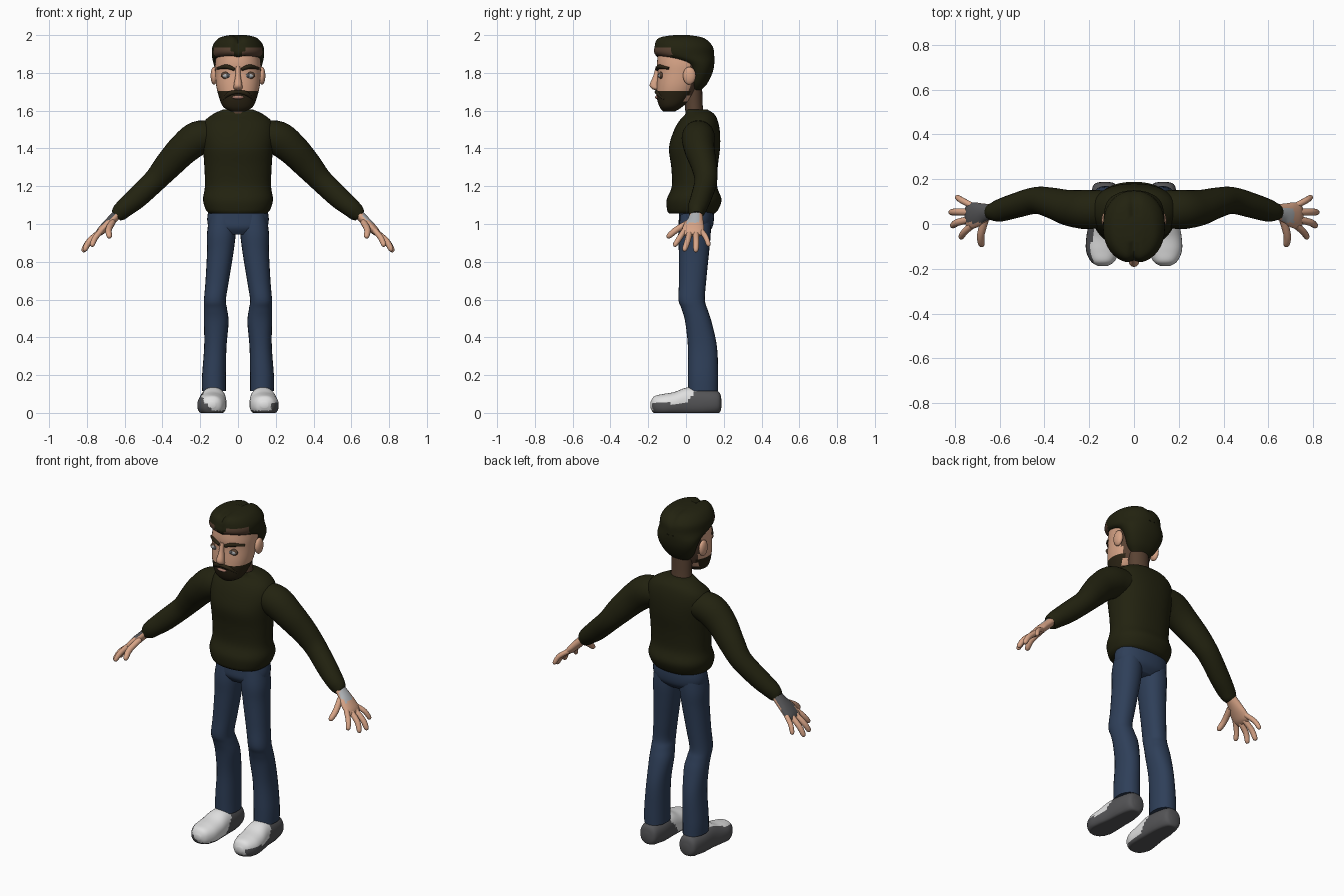
import bpy, bmesh, math
from mathutils import Vector

cube = bpy.data.objects.get("Cube")
if cube:
    bpy.data.objects.remove(cube, do_unlink=True)


def material(name, r, g, b):
    m = bpy.data.materials.new(name)
    m.use_nodes = True
    m.diffuse_color = (r, g, b, 1)
    node = next(n for n in m.node_tree.nodes if n.type == 'BSDF_PRINCIPLED')
    node.inputs["Base Color"].default_value = (r, g, b, 1)
    node.inputs["Roughness"].default_value = 0.8
    return m


OLIVE = material("dark_olive", .016, .016, .005)
DENIM = material("denim_blue", .028, .05, .1)
SKIN = material("skin", .68, .37, .24)
SHADE = material("skin_brown", .1, .055, .033)
BEARD = material("beard_brown", .024, .017, .007)
WHITE = material("shoe_white", .75, .75, .75)
GREY = material("dark_grey", .09, .09, .095)
PALE = material("pale_grey", .42, .44, .46)
LIP = material("lip_pink", .4, .2, .15)

X, Y, Z = Vector((1, 0, 0)), Vector((0, 1, 0)), Vector((0, 0, 1))


def finish(name, bm, mats, rule=None):
    """Turn a bmesh into a smooth object; rule(centre, normal) picks the slot."""
    bmesh.ops.recalc_face_normals(bm, faces=bm.faces)
    bm.normal_update()
    for f in bm.faces:
        f.smooth = True
        if rule:
            f.material_index = rule(f.calc_center_median(), f.normal)
    for e in bm.edges:
        if len(e.link_faces) == 2 and e.calc_face_angle(0) > 0.9:
            e.smooth = False
    mesh = bpy.data.meshes.new(name)
    bm.to_mesh(mesh)
    bm.free()
    for m in mats:
        mesh.materials.append(m)
    ob = bpy.data.objects.new(name, mesh)
    bpy.context.collection.objects.link(ob)
    return ob


def spline(keys, steps):
    """Smooth interpolation through rows of (x, y, z, half_a, half_b)."""
    k = [Vector(r) for r in keys]
    k = [k[0]] + k + [k[-1]]
    out = []
    for p0, p1, p2, p3 in zip(k, k[1:], k[2:], k[3:]):
        for i in range(steps):
            t = i / steps
            out.append(0.5 * (2 * p1 + (p2 - p0) * t + (2 * p0 - 5 * p1 + 4 * p2 - p3) * t * t
                              + (3 * p1 - p0 - 3 * p2 + p3) * t ** 3))
    return out + [k[-1]]


def loft(name, keys, mats, axis=None, side=1, n=24, steps=5, power=2.0, rule=None, warp=None):
    """Skin rounded rings along a path; half_b runs along y (or x on a y axis)."""
    rows = spline(keys, steps)
    pts = [Vector(r[:3]) for r in rows]
    bm = bmesh.new()
    rings = []
    for i, (p, r) in enumerate(zip(pts, rows)):
        t = axis or (pts[min(i + 1, len(pts) - 1)] - pts[max(i - 1, 0)]).normalized()
        ref = X if axis == Y else Y
        u = (ref - t * ref.dot(t)).normalized()
        v = u.cross(t)
        ring = []
        for j in range(n):
            ang = math.tau * j / n
            c, s = math.cos(ang), math.sin(ang)
            c = math.copysign(abs(c) ** (2 / power), c)
            s = math.copysign(abs(s) ** (2 / power), s)
            co = p + v * c * max(r[3], .001) + u * s * max(r[4], .001)
            if warp:
                co = warp(co)
            ring.append(bm.verts.new((co.x * side, co.y, co.z)))
        rings.append(ring)
    for a, b in zip(rings, rings[1:]):
        for j in range(n):
            bm.faces.new((a[j], a[(j + 1) % n], b[(j + 1) % n], b[j]))
    bm.faces.new(rings[0])
    bm.faces.new(rings[-1])
    return finish(name, bm, mats, rule)


def ball(name, centre, radii, mat):
    bm = bmesh.new()
    bmesh.ops.create_uvsphere(bm, u_segments=20, v_segments=12, radius=1)
    for v in bm.verts:
        v.co = Vector(c + q * r for c, q, r in zip(centre, v.co, radii))
    return finish(name, bm, [mat])


# Sweater body
loft("sweater_body", [
    (0, .03, 1.055, .15, .12), (0, .035, 1.075, .17, .135), (0, .043, 1.13, .185, .145),
    (0, .045, 1.2, .175, .12), (0, .045, 1.3, .178, .123), (0, .045, 1.4, .185, .135),
    (0, .055, 1.48, .193, .125), (0, .065, 1.54, .18, .105), (0, .073, 1.58, .135, .078),
    (0, .058, 1.605, .082, .058)], [OLIVE], Z, n=40, power=2.3)

# Trousers seat
loft("trouser_seat", [
    (0, .055, 1.1, .15, .09), (0, .055, 1.03, .163, .093), (0, .05, .98, .152, .088),
    (0, .045, .945, .11, .06)], [DENIM], Z, n=32, power=2.3)

# Neck
loft("neck", [(0, .048, 1.54, .066, .05), (0, .042, 1.62, .06, .047), (0, .035, 1.74, .062, .05)],
     [SHADE], Z)


# Head, with the beard on the jaw and darker skin at the nape
def head_rule(c, n):
    if c.z < 1.65 or (c.z < 1.7 and (c.y < -.01 or abs(c.x) > .08)):
        return 1
    return 2 if c.y > .02 else 0


loft("head", [
    (0, -.09, 1.595, .035, .03), (0, -.08, 1.62, .078, .06), (0, -.06, 1.67, .1, .095),
    (0, -.045, 1.73, .115, .11), (0, -.03, 1.8, .12, .12), (0, -.02, 1.86, .12, .133),
    (0, -.02, 1.93, .105, .118), (0, -.02, 1.97, .06, .07)],
    [SKIN, BEARD, SHADE], Z, n=40, power=2.2, rule=head_rule)


# Hair, parted along the middle
def parting(co):
    if co.z > 1.88:
        dip = math.exp(-(co.x / .018) ** 2)
        co.z -= .014 * dip
        if co.y < -.08:
            co.y += .012 * dip
    return co


loft("hair", [
    (0, .05, 1.7, .045, .02), (0, .06, 1.74, .085, .05), (0, .075, 1.8, .115, .065),
    (0, .062, 1.85, .13, .088), (0, -.005, 1.895, .138, .155), (0, -.014, 1.945, .133, .156),
    (0, -.025, 1.985, .1, .125), (0, -.025, 2.0, .045, .06)],
    [OLIVE, SHADE], Z, n=48, power=2.15, warp=parting,
    rule=lambda c, n: int(c.y < -.07 and 1.89 < c.z < 1.935 and abs(c.x) > .03))

# Nose, lips and moustache
loft("nose", [
    (0, -.148, 1.835, .012, .012), (0, -.155, 1.785, .014, .018), (0, -.167, 1.738, .022, .025),
    (0, -.162, 1.717, .022, .02), (0, -.155, 1.708, .006, .006)], [SKIN], Z, n=16)
ball("lips", (0, -.15, 1.671), (.032, .014, .01), LIP)
loft("moustache", [
    (-.078, -.115, 1.66, .005, .006), (-.045, -.146, 1.69, .012, .012), (0, -.155, 1.699, .01, .011),
    (.045, -.146, 1.69, .012, .012), (.078, -.115, 1.66, .005, .006)], [BEARD], n=12)

# Digits: base, middle bend and tip
DIGITS = {
    "thumb": ((.665, .02, 1.01), (.685, -.05, .97), (.68, -.1, .928), .017),
    "index_finger": ((.725, -.008, .965), (.757, -.035, .925), (.775, -.063, .882), .015),
    "middle_finger": ((.73, .02, .957), (.786, .008, .91), (.815, -.01, .857), .016),
    "ring_finger": ((.73, .052, .957), (.79, .054, .905), (.822, .052, .852), .016),
    "little_finger": ((.72, .08, .965), (.768, .105, .93), (.793, .122, .883), .014),
}

for s, label in ((1, "left_"), (-1, "right_")):
    # Sleeve
    loft(label + "sleeve", [
        (.12, .07, 1.47, .075, .08), (.21, .065, 1.455, .09, .088), (.29, .072, 1.395, .084, .08),
        (.37, .095, 1.31, .074, .068), (.44, .105, 1.23, .062, .06), (.535, .08, 1.14, .058, .055),
        (.6, .06, 1.085, .05, .05), (.63, .055, 1.057, .044, .04), (.645, .055, 1.043, .033, .033)],
        [OLIVE], side=s)

    # Palm, with a grey patch on its back
    def patch(c, n, s=s):
        outward = n.x * s + n.z > .35
        if s > 0:
            return int(outward and .66 < c.x < .715 and .005 < c.y < .07)
        return int(outward and -.755 < c.x and c.y > .005)

    loft(label + "palm", [
        (.63, .055, 1.06, .025, .032), (.67, .05, 1.02, .025, .042), (.7, .042, .99, .024, .055),
        (.732, .036, .957, .02, .058), (.75, .035, .94, .01, .045)],
        [SKIN, PALE if s > 0 else GREY], side=s, rule=patch)

    for digit, (base, mid, tip, r) in DIGITS.items():
        end = Vector(mid).lerp(Vector(tip), .8)
        loft(label + digit, [(*base, r, r), (*mid, r, r), (*end, r * .85, r * .85),
                             (*tip, r * .3, r * .3)], [SKIN], side=s, n=12, steps=3)

    # Trouser leg
    loft(label + "trouser_leg", [
        (.08, .05, 1.05, .07, .08), (.088, .045, .95, .076, .086), (.094, .042, .85, .07, .08),
        (.11, .035, .7, .062, .072), (.122, .03, .6, .058, .07), (.119, .045, .55, .061, .068),
        (.115, .066, .48, .065, .07), (.12, .087, .35, .059, .077), (.127, .09, .2, .063, .08),
        (.127, .09, .115, .063, .08)], [DENIM], Z, s, power=2.2)

    # Shoe: pale toe and tongue, dark heel, sole and outer edge
    def shoe_rule(c, n, s=s):
        outer = (c.x > .175 and c.z < .05) if s > 0 else (n.x < -.55 or (c.x < -.14 and c.z < .05))
        return int(c.z < .012 or c.y > -.04 + .75 * c.z or outer)

    loft(label + "shoe", [
        (.13, .188, .05, .02, .02), (.13, .172, .055, .058, .052), (.13, .1, .055, .073, .066),
        (.132, .01, .055, .08, .07), (.137, -.06, .045, .066, .076), (.14, -.12, .04, .06, .074),
        (.14, -.168, .042, .046, .052), (.14, -.188, .042, .015, .02)],
        [WHITE, GREY], Y, s, n=32, steps=6, power=2.3, rule=shoe_rule,
        warp=lambda co: Vector((co.x, co.y, max(co.z, 0))))

    # Ear, eye and brow
    ball(label + "ear", (.127 * s, .018, 1.785), (.018, .034, .047), SKIN)
    ball(label + "eyelid", (.055 * s, -.131, 1.787), (.035, .012, .021), SHADE)
    ball(label + "eye", (.055 * s, -.133, 1.785), (.029, .014, .014), PALE)
    ball(label + "iris", (.053 * s, -.141, 1.786), (.01, .009, .011), GREY)
    loft(label + "brow", [
        (.018, -.152, 1.818, .008, .01), (.06, -.138, 1.833, .012, .014),
        (.108, -.09, 1.824, .006, .01)], [BEARD], side=s, n=12)
